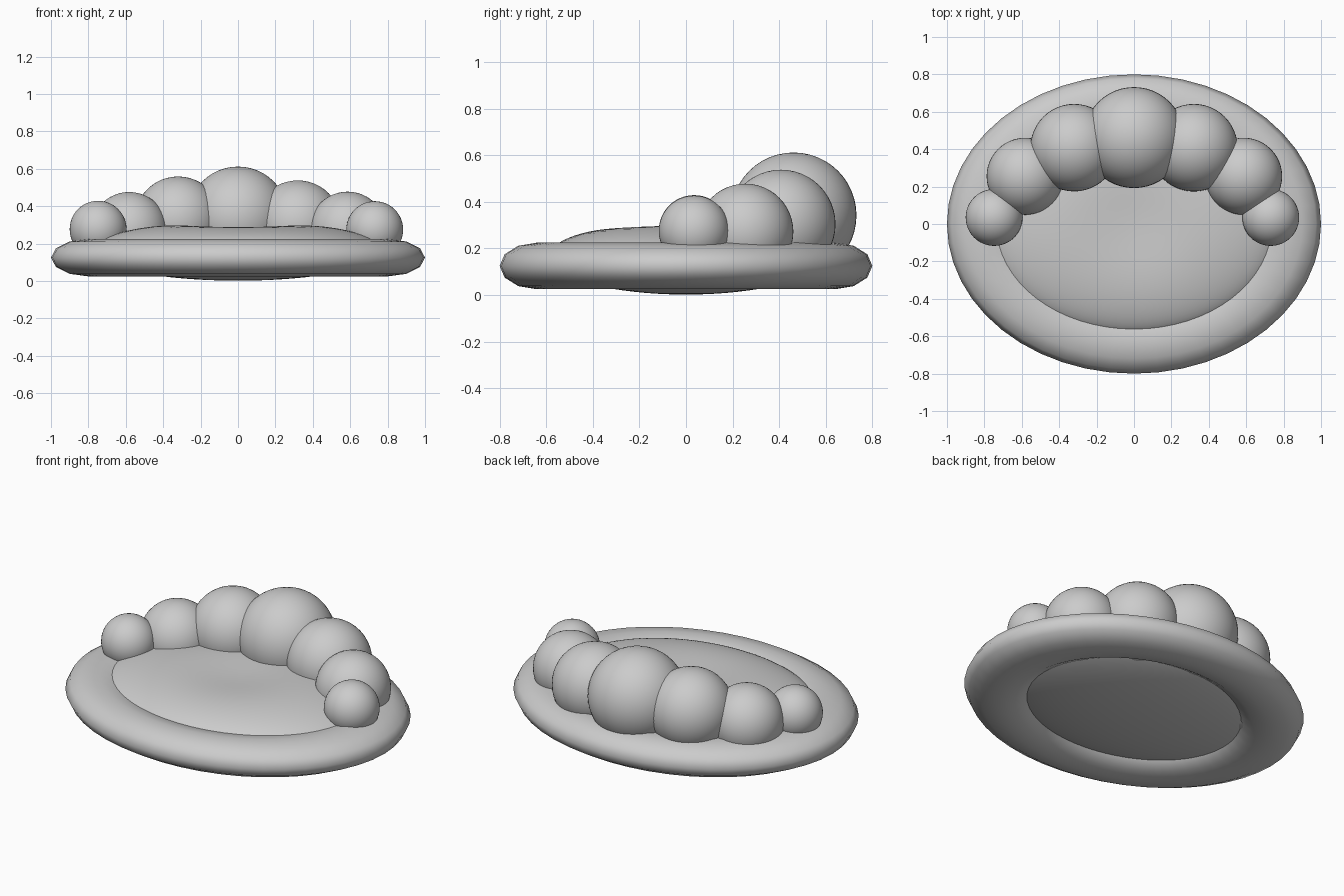
import bpy
from math import exp

if "Cube" in bpy.data.objects:
    bpy.data.objects.remove(bpy.data.objects["Cube"])


def finish(name):
    obj = bpy.context.object
    obj.name = name
    bpy.ops.object.transform_apply(location=True, rotation=True, scale=True)
    bpy.ops.object.shade_smooth()
    return obj


# Oval padded base ring
bpy.ops.mesh.primitive_torus_add(major_radius=0.8, minor_radius=0.2,
                                 major_segments=48, minor_segments=12,
                                 location=(0, 0, 0.125))
bpy.context.object.scale = (1, 0.8, 0.5)
finish("base_ring")

# Flattened seat cushion with a soft dent in the top
bpy.ops.mesh.primitive_uv_sphere_add(segments=64, ring_count=40, radius=1,
                                     location=(0, 0, 0.164))
bpy.context.object.scale = (0.78, 0.59, 0.162)
cushion = finish("seat_cushion")
for v in cushion.data.vertices:
    if v.co.z > 0.164:
        v.co.z -= 0.045 * exp(-(v.co.x ** 2 + v.co.y ** 2) / 0.09)

# Puffy backrest: a curved row of overlapping balls (x, y, z, radius)
balls = [
    (-0.748, 0.035, 0.277, 0.152),
    (-0.582, 0.255, 0.270, 0.206),
    (-0.320, 0.408, 0.325, 0.234),
    (0.000, 0.462, 0.342, 0.270),
    (0.320, 0.408, 0.304, 0.234),
    (0.586, 0.255, 0.272, 0.206),
    (0.731, 0.035, 0.275, 0.152),
]
for i, (x, y, z, r) in enumerate(balls, 1):
    bpy.ops.mesh.primitive_uv_sphere_add(segments=48, ring_count=24, radius=r,
                                         location=(x, y, z))
    finish(f"backrest_puff_{i}")
